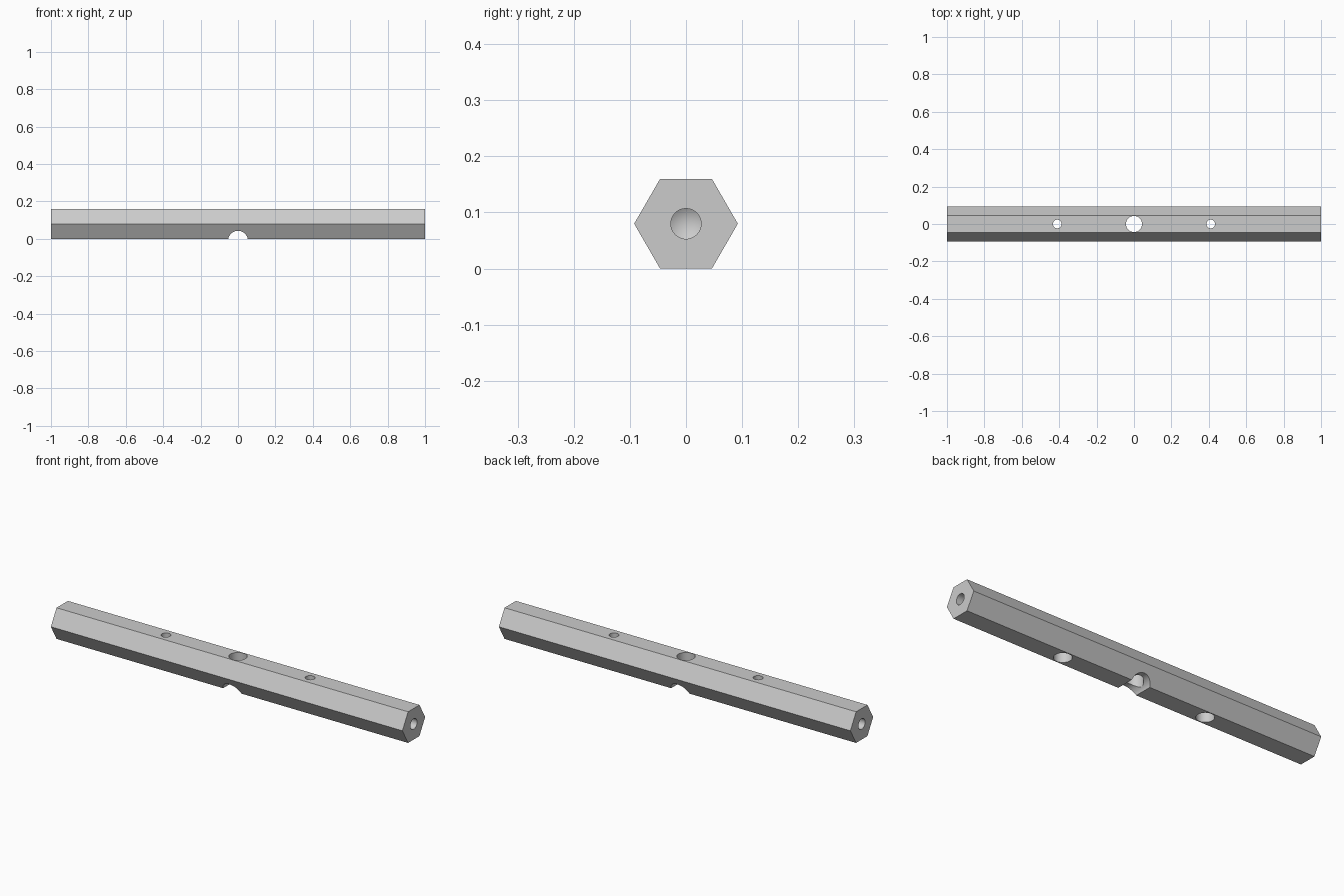
import bpy, bmesh, math
from mathutils import Matrix, Vector

cube = bpy.data.objects.get("Cube")
if cube:
    bpy.data.objects.remove(cube, do_unlink=True)

APOTHEM = 0.08
LENGTH = 2.0

steel = bpy.data.materials.new("steel grey")
steel.use_nodes = True
colour = (0.6, 0.6, 0.6, 1)
steel.diffuse_color = colour
steel.node_tree.nodes["Principled BSDF"].inputs["Base Color"].default_value = colour


def rod(name, centre, axis, radius, length, sides=48, tip=0.0):
    """Prism along an axis, optionally with a pointed far end."""
    bm = bmesh.new()
    bmesh.ops.create_cone(bm, cap_ends=True, segments=sides, radius1=radius,
                          radius2=radius, depth=length)
    if tip:
        cap = max(bm.faces, key=lambda f: f.calc_center_median().z)
        point = bmesh.ops.poke(bm, faces=[cap])["verts"][0]
        point.co.z += tip
    turn = Vector((0, 0, 1)).rotation_difference(Vector(axis)).to_matrix().to_4x4()
    bm.transform(Matrix.Translation(centre) @ turn)
    mesh = bpy.data.meshes.new(name)
    bm.to_mesh(mesh)
    bm.free()
    obj = bpy.data.objects.new(name, mesh)
    bpy.context.collection.objects.link(obj)
    mesh.materials.append(steel)
    return obj


# Hexagonal bar, with flats on top and bottom
bar = rod("hex_bar", (0, 0, APOTHEM), (1, 0, 0),
          APOTHEM / math.cos(math.pi / 6), LENGTH, sides=6)
# Put corners at the front and back
corner_y = max(v.co.y for v in bar.data.vertices)
if corner_y < APOTHEM * 1.1:
    bar.data.transform(Matrix.Translation((0, 0, APOTHEM))
                       @ Matrix.Rotation(math.pi / 6, 4, 'X')
                       @ Matrix.Translation((0, 0, -APOTHEM)))

# Central hole and the round cross groove beneath it
cutters = [
    rod("centre_hole", (0, 0, APOTHEM), (0, 0, 1), 0.043, 0.4),
    rod("cross_groove", (0, 0, -0.01), (0, 1, 0), 0.053, 0.4),
]
for side in (-1, 1):
    # Screw hole, wider from below
    cutters.append(rod("screw_hole", (side * 0.41, 0, APOTHEM), (0, 0, 1), 0.023, 0.4))
    cutters.append(rod("counterbore", (side * 0.41, 0, 0), (0, 0, 1), 0.042, 0.16))
    # Drilled hole in the end, with a conical bottom
    cutters.append(rod("end_hole", (side * LENGTH / 2, 0, APOTHEM), (-side, 0, 0),
                       0.027, 0.32, tip=0.016))

bpy.ops.object.select_all(action='DESELECT')
bar.select_set(True)
bpy.context.view_layer.objects.active = bar
for cutter in cutters:
    cut = bar.modifiers.new(cutter.name, 'BOOLEAN')
    cut.operation = 'DIFFERENCE'
    cut.solver = 'EXACT'
    cut.object = cutter
    bpy.ops.object.modifier_apply(modifier=cut.name)
    bpy.data.objects.remove(cutter, do_unlink=True)

bpy.ops.object.shade_smooth_by_angle(angle=math.radians(30))
